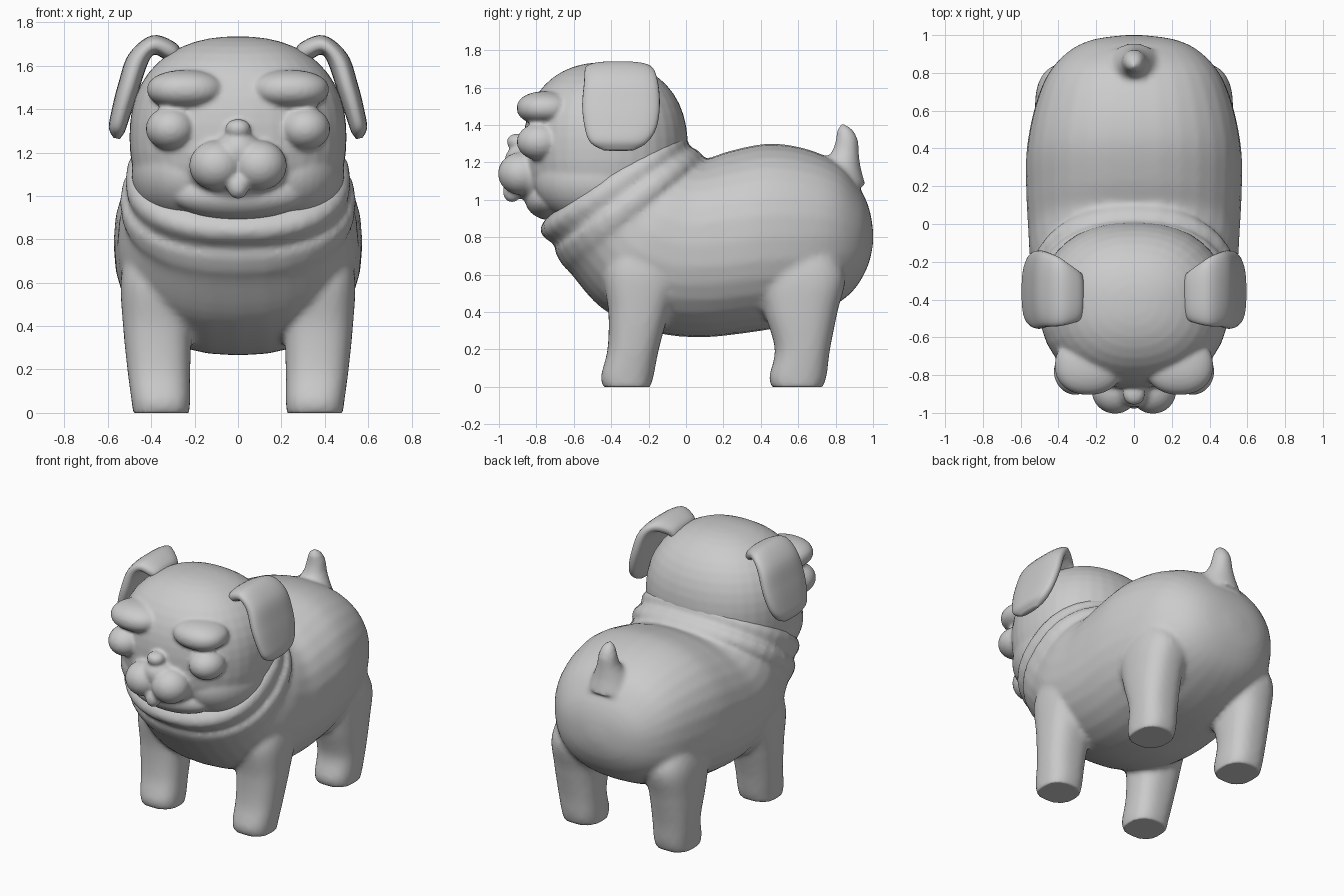
import bpy, bmesh, math
from mathutils import Vector

if "Cube" in bpy.data.objects:
    bpy.data.objects.remove(bpy.data.objects["Cube"])

SIDES = 32


def spow(v, e):
    return math.copysign(abs(v) ** e, v)


def spline(keys, steps=5):
    """Catmull-Rom through rings given as (centre, u axis, v axis)."""
    out = []
    for i in range(len(keys) - 1):
        k = [keys[max(0, min(len(keys) - 1, i + j))] for j in (-1, 0, 1, 2)]
        for s in range(steps):
            t = s / steps
            w = ((-t + 2*t*t - t**3) / 2, (2 - 5*t*t + 3*t**3) / 2,
                 (t + 4*t*t - 3*t**3) / 2, (t**3 - t*t) / 2)
            out.append([sum((k[j][a] * w[j] for j in range(4)), Vector()) for a in range(3)])
    return out + [keys[-1]]


def loft(bm, keys, p=2.3):
    """Closed tube through superelliptic rings."""
    keys = [tuple(Vector(v) for v in k) for k in keys]
    loops = []
    for c, u, v in spline(keys):
        loops.append([bm.verts.new(c + u * spow(math.cos(a), 2 / p) + v * spow(math.sin(a), 2 / p))
                      for a in (2 * math.pi * i / SIDES for i in range(SIDES))])
    faces = [bm.faces.new(loops[0]), bm.faces.new(loops[-1][::-1])]
    for a, b in zip(loops, loops[1:]):
        for i in range(SIDES):
            j = (i + 1) % SIDES
            faces.append(bm.faces.new((a[i], b[i], b[j], a[j])))
    bmesh.ops.recalc_face_normals(bm, faces=faces)


def ball(bm, c, r, p=2.0):
    """Superellipsoid."""
    vs = bmesh.ops.create_uvsphere(bm, u_segments=40, v_segments=24, radius=1)['verts']
    for v in vs:
        n = v.co / sum(abs(x) ** p for x in v.co) ** (1 / p)
        v.co = Vector([c[i] + n[i] * r[i] for i in range(3)])


def finish(bm, name, voxel=0, smooth=0):
    me = bpy.data.meshes.new(name)
    bm.to_mesh(me)
    bm.free()
    ob = bpy.data.objects.new(name, me)
    bpy.context.collection.objects.link(ob)
    bpy.ops.object.select_all(action='DESELECT')
    ob.select_set(True)
    bpy.context.view_layer.objects.active = ob
    if voxel:
        m = ob.modifiers.new("Fuse", 'REMESH')
        m.mode, m.voxel_size = 'VOXEL', voxel
        s = ob.modifiers.new("Soften", 'SMOOTH')
        s.factor, s.iterations = 0.5, smooth
        for n in ("Fuse", "Soften"):
            bpy.ops.object.modifier_apply(modifier=n)
        for v in ob.data.vertices:
            v.co.z = max(v.co.z, 0)
    bpy.ops.object.shade_smooth()
    return ob


# Torso with two tilted neck rolls: (top y, top z, bottom y, bottom z, half width)
bm = bmesh.new()
torso = [
    (1.0, .84, 1.0, .76, .05), (.98, .95, .97, .64, .22), (.93, 1.06, .89, .51, .35),
    (.82, 1.19, .75, .41, .46), (.65, 1.27, .55, .33, .53), (.45, 1.3, .3, .285, .57),
    (.25, 1.265, .05, .265, .57), (.13, 1.225, -.2, .3, .56), (.08, 1.215, -.45, .42, .55),
    (.07, 1.21, -.62, .61, .525), (.09, 1.235, -.66, .65, .54), (.05, 1.275, -.70, .72, .54),
    (.02, 1.28, -.70, .755, .51), (0, 1.34, -.77, .81, .52), (-.07, 1.36, -.77, .87, .49),
    (-.15, 1.36, -.7, .95, .42)]
loft(bm, [((0, (a + c) / 2, (b + d) / 2), (w, 0, 0), (0, (a - c) / 2, (b - d) / 2))
          for a, b, c, d, w in torso])

# Legs: (z, inner x, outer x, front y, back y)
front = [(-.02, .23, .48, -.43, -.20), (.05, .22, .49, -.455, -.175), (.2, .22, .51, -.42, -.145),
         (.4, .21, .53, -.415, -.09), (.62, .18, .54, -.44, -.02), (.8, .25, .5, -.35, -.1)]
rear = [(-.02, .23, .48, .47, .72), (.05, .22, .49, .445, .75), (.2, .22, .505, .475, .77),
        (.4, .21, .52, .42, .81), (.6, .18, .52, .38, .85), (.78, .25, .47, .45, .75)]
for leg in (front, rear):
    for s in (1, -1):
        loft(bm, [((s * (a + b) / 2, (c + d) / 2, z), ((b - a) / 2, 0, 0), (0, (d - c) / 2, 0))
                  for z, a, b, c, d in leg], 2.5)

# Upright tail: (y, z, radius)
tail = [(.80, 1.08, .16), (.82, 1.17, .115), (.85, 1.25, .075), (.86, 1.32, .06),
        (.85, 1.375, .042), (.84, 1.405, .012)]
loft(bm, [((0, y, z), (r, 0, 0), (0, r, 0)) for y, z, r in tail], 2)
finish(bm, "body", .018, 5)

# Head with cheeks, brows, eyes, muzzle, nose and tongue
bm = bmesh.new()
ball(bm, (0, -.43, 1.27), (.5, .44, .465), 2.3)
ball(bm, (0, -.72, 1.0), (.3, .14, .11))
ball(bm, (0, -.80, 1.13), (.23, .12, .16))
for s in (1, -1):
    ball(bm, (s * .22, -.45, 1.1), (.27, .36, .24))
    ball(bm, (s * .24, -.75, 1.49), (.18, .155, .09), 2.2)
    ball(bm, (s * .31, -.78, 1.31), (.115, .125, .1))
    ball(bm, (s * .1, -.88, 1.14), (.125, .125, .115))
ball(bm, (0, -.86, 1.21), (.11, .11, .09))
ball(bm, (0, -.90, 1.31), (.06, .06, .045))
ball(bm, (0, -.93, 1.045), (.05, .05, .06))
finish(bm, "head", .012, 6)

# Folded ears: (x, z, normal x, normal z, front y, back y, half thickness)
ear = [(.27, 1.62, -.6, .8, -.49, -.27, .02), (.31, 1.665, -.6, .8, -.52, -.24, .045),
       (.39, 1.695, .1, 1, -.54, -.18, .045), (.46, 1.63, .85, .5, -.545, -.15, .05),
       (.505, 1.5, .95, .3, -.555, -.14, .05), (.54, 1.38, .96, .25, -.54, -.16, .045),
       (.558, 1.305, .97, .22, -.51, -.21, .038), (.56, 1.265, .97, .22, -.44, -.28, .015)]
for s, side in ((1, "left"), (-1, "right")):
    bm = bmesh.new()
    loft(bm, [((s * x, (a + b) / 2, z), (0, (b - a) / 2, 0), (s * nx * t, 0, nz * t))
              for x, z, nx, nz, a, b, t in ear], 2.6)
    finish(bm, side + "_ear")
